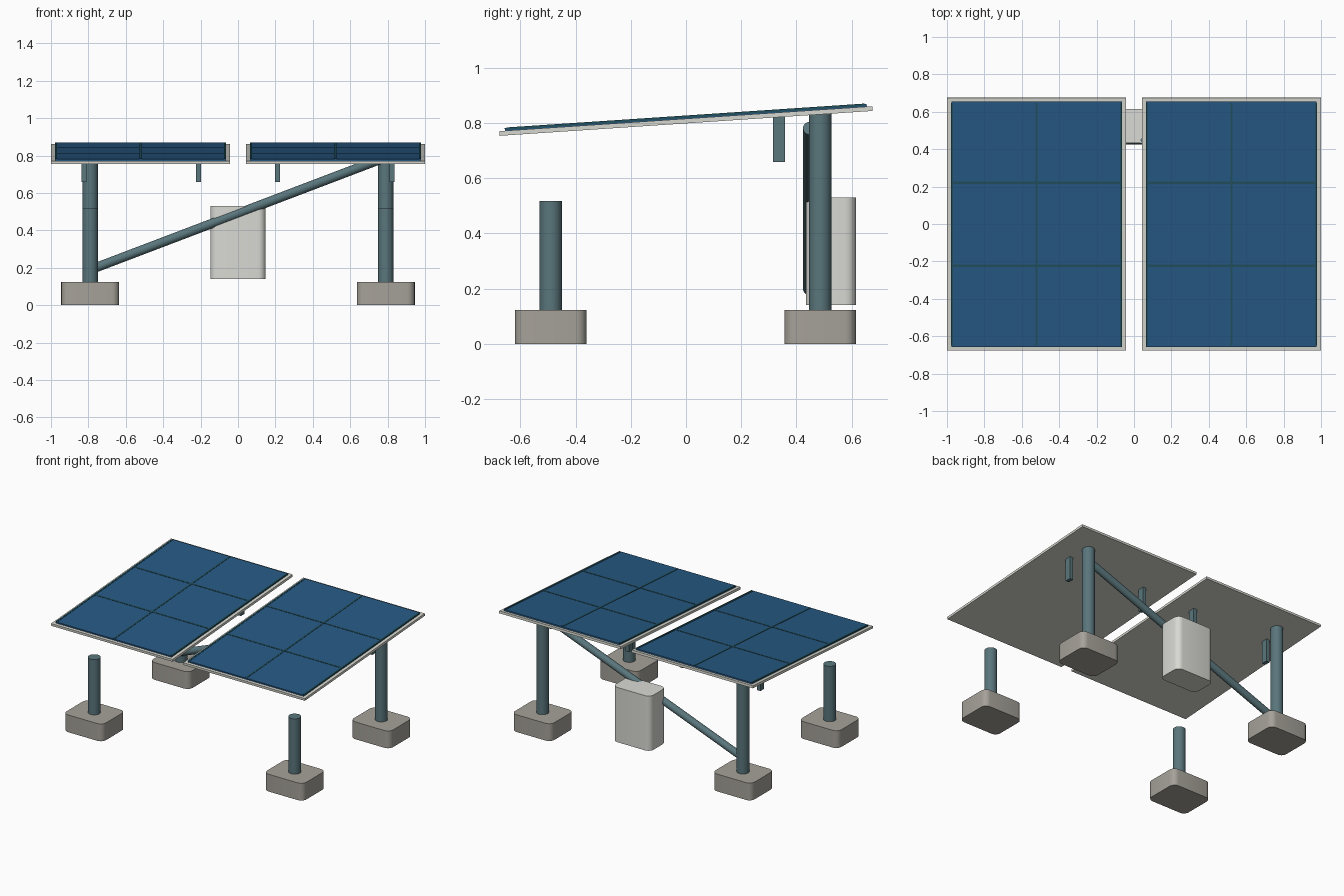
import bpy, bmesh, math
from mathutils import Vector, Matrix

if "Cube" in bpy.data.objects:
    bpy.data.objects.remove(bpy.data.objects["Cube"])


def material(name, rgb):
    m = bpy.data.materials.new(name)
    m.diffuse_color = (*rgb, 1)
    m.use_nodes = True
    m.node_tree.nodes["Principled BSDF"].inputs["Base Color"].default_value = m.diffuse_color
    return m


STEEL = material("steel", (0.10, 0.18, 0.20))
CONCRETE = material("concrete", (0.38, 0.36, 0.32))
FRAME = material("frame_metal", (0.68, 0.68, 0.63))
GLASS = material("blue_cells", (0.02, 0.10, 0.23))
GRID = material("grid_lines", (0.015, 0.08, 0.11))
CASE = material("case", (0.70, 0.70, 0.66))


def finish(name, bm, mat, smooth=False):
    me = bpy.data.meshes.new(name)
    bm.to_mesh(me)
    bm.free()
    ob = bpy.data.objects.new(name, me)
    bpy.context.collection.objects.link(ob)
    me.materials.append(mat)
    if smooth:
        bpy.ops.object.select_all(action='DESELECT')
        ob.select_set(True)
        bpy.context.view_layer.objects.active = ob
        bpy.ops.object.shade_smooth_by_angle(angle=math.radians(35))
    return ob


def box(name, center, size, mat, round_r=0, matrix=None):
    """Box, optionally with rounded vertical edges."""
    bm = bmesh.new()
    bmesh.ops.create_cube(bm, size=1)
    bmesh.ops.scale(bm, vec=size, verts=bm.verts)
    if round_r:
        upright = [e for e in bm.edges
                   if abs(e.verts[0].co.z - e.verts[1].co.z) > 1e-4]
        bmesh.ops.bevel(bm, geom=upright, offset=round_r, segments=5,
                        profile=0.5, affect='EDGES')
    bmesh.ops.translate(bm, vec=center, verts=bm.verts)
    if matrix:
        bmesh.ops.transform(bm, matrix=matrix, verts=bm.verts)
    return finish(name, bm, mat, round_r > 0)


def rod(name, a, b, radius, mat, sides=32):
    """Cylinder between two points."""
    a, b = Vector(a), Vector(b)
    d = b - a
    bm = bmesh.new()
    bmesh.ops.create_cone(bm, cap_ends=True, segments=sides, radius1=radius,
                          radius2=radius, depth=d.length)
    rot = d.to_track_quat('Z', 'Y').to_matrix().to_4x4()
    bmesh.ops.transform(bm, matrix=Matrix.Translation((a + b) / 2) @ rot,
                        verts=bm.verts)
    return finish(name, bm, mat, True)


# Tilted plane shared by both panels
TILT = Matrix.Translation((0, 0, 0.807)) @ Matrix.Rotation(math.atan(0.0667), 4, 'X')

for side, s in (("left", -1), ("right", 1)):
    # Footings and posts
    for row, y, top in (("front", -0.49, 0.517), ("rear", 0.486, 0.835)):
        x = s * 0.79
        box(f"{row}_{side}_footing", (x, y, 0.0615), (0.31, 0.26, 0.123),
            CONCRETE, 0.04)
        rod(f"{row}_{side}_post", (x, y, 0.115), (x, y, top), 0.041, STEEL)

    # Panel: backing frame, glass and cell grid
    cx = s * 0.521
    box(f"{side}_panel_frame", (cx, 0, 0), (0.957, 1.354, 0.017), FRAME, 0, TILT)
    box(f"{side}_panel_glass", (cx, 0, 0.013), (0.912, 1.314, 0.010), GLASS, 0, TILT)
    for i in (-1, 0, 1):
        box(f"{side}_upright_line_{i + 2}", (cx + i * 0.452, 0, 0.0155),
            (0.012, 1.30, 0.009), GRID, 0, TILT)
    for i in (-1, 1):
        box(f"{side}_cross_line_{(i + 3) // 2}", (cx, i * 0.222, 0.0155),
            (0.91, 0.012, 0.009), GRID, 0, TILT)

    # Hanging brackets under the panel
    for label, x in (("inner", 0.212), ("outer", 0.824)):
        box(f"{side}_{label}_bracket", (s * x, 0.337, 0.742),
            (0.027, 0.043, 0.166), STEEL)

# Diagonal brace between the rear posts
rod("rear_brace", (-0.765, 0.449, 0.199), (0.765, 0.449, 0.781), 0.025, STEEL)

# Power storage case
box("storage_case", (0, 0.525, 0.335), (0.296, 0.182, 0.39), CASE, 0.04)
